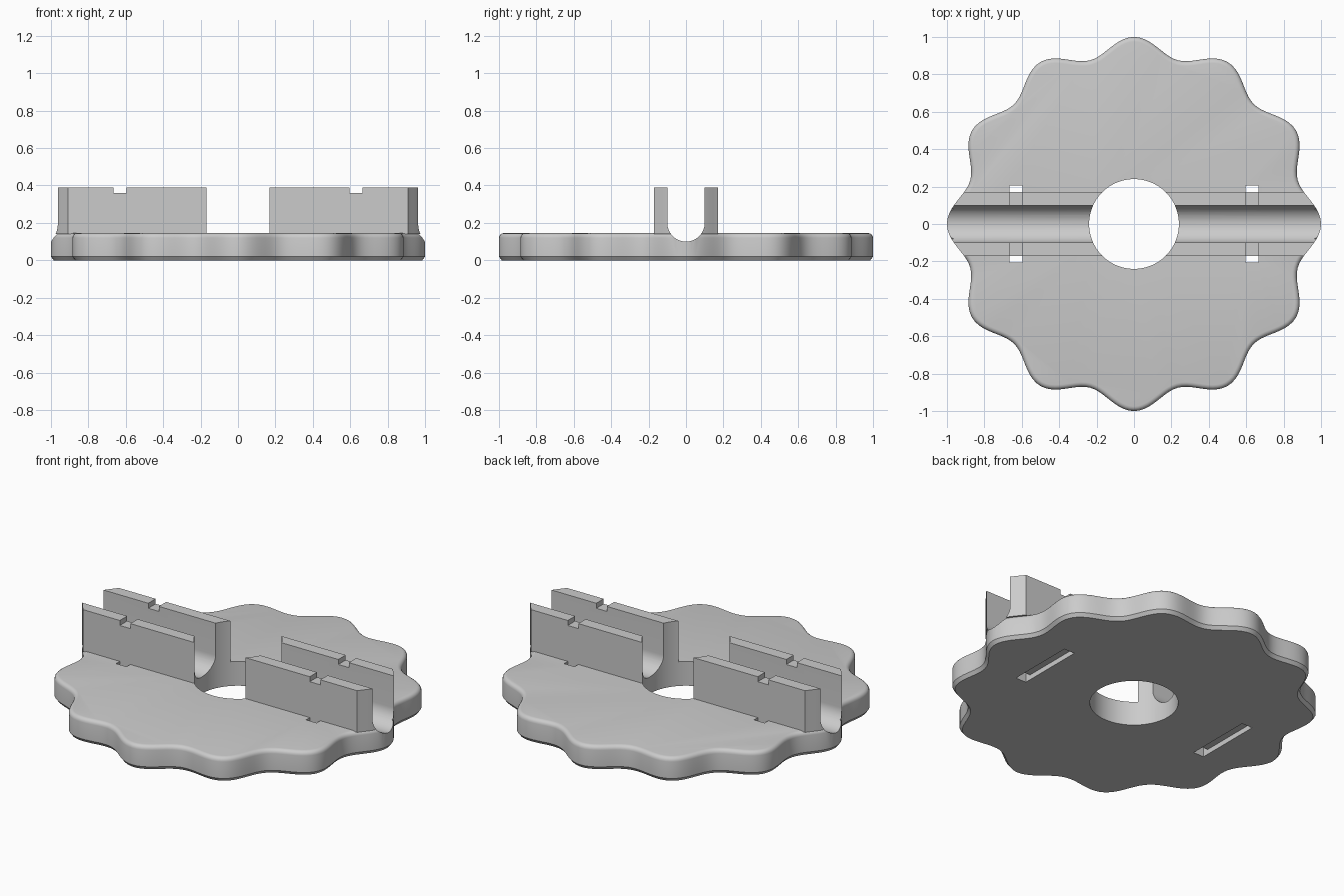
import bpy, bmesh, math
from math import sin, cos, pi

if "Cube" in bpy.data.objects:
    bpy.data.objects.remove(bpy.data.objects["Cube"])

grey = bpy.data.materials.new("plain_grey")
grey.use_nodes = True
COLOUR = (0.6, 0.6, 0.6, 1)
grey.diffuse_color = COLOUR
grey.node_tree.nodes["Principled BSDF"].inputs["Base Color"].default_value = COLOUR

LOBES, STEPS = 12, 240
TOP, WALL_TOP = 0.145, 0.39


def wavy_ring(inset):
    """Scalloped outline, moved inward along its normal."""
    points = []
    for i in range(STEPS):
        a = 2 * pi * i / STEPS
        r = 0.953 + 0.047 * cos(LOBES * a)
        slope = -0.047 * LOBES * sin(LOBES * a)
        nx, ny = r * cos(a) + slope * sin(a), r * sin(a) - slope * cos(a)
        n = math.hypot(nx, ny)
        points.append((r * cos(a) - inset * nx / n, r * sin(a) - inset * ny / n))
    return points


def loft(name, rings):
    """Closed solid through a list of equally long 3D loops."""
    bm = bmesh.new()
    loops = [[bm.verts.new(p) for p in ring] for ring in rings]
    n = len(loops[0])
    for low, high in zip(loops, loops[1:]):
        for i in range(n):
            j = (i + 1) % n
            bm.faces.new((low[i], low[j], high[j], high[i]))
    bm.faces.new(loops[0][::-1])
    bm.faces.new(loops[-1])
    bmesh.ops.recalc_face_normals(bm, faces=bm.faces)
    mesh = bpy.data.meshes.new(name)
    bm.to_mesh(mesh)
    bm.free()
    mesh.materials.append(grey)
    ob = bpy.data.objects.new(name, mesh)
    bpy.context.collection.objects.link(ob)
    return ob


def box(name, x, y, z):
    return loft(name, [[(x[0], y[0], h), (x[1], y[0], h), (x[1], y[1], h), (x[0], y[1], h)] for h in z])


def wavy_solid(name, sections):
    return loft(name, [[(x, y, z) for x, y in wavy_ring(inset)] for inset, z in sections])


def cut(target, tool, operation="DIFFERENCE"):
    mod = target.modifiers.new(tool.name, "BOOLEAN")
    mod.object, mod.operation, mod.solver = tool, operation, "EXACT"
    bpy.context.view_layer.objects.active = target
    bpy.ops.object.modifier_apply(modifier=mod.name)


# Scalloped disc with a rounded top edge and a small lower chamfer
arc = [(0.025 * (1 - cos(t)), TOP - 0.025 * (1 - sin(t))) for t in (k * pi / 8 for k in range(5))]
disc = wavy_solid("scalloped_disc", [(0.015, 0), (0, 0.02)] + arc)

# Upright walls, trimmed to the scalloped outline
walls = wavy_solid("channel_walls", [(0, TOP - 0.005), (0, WALL_TOP)])
wall_block = box("wall_block", (-2, 2), (-0.17, 0.17), (0, 1))
cut(walls, wall_block, "INTERSECT")

# Centre hole and round-bottomed channel
circle = [(0.24 * cos(2 * pi * i / 96), 0.24 * sin(2 * pi * i / 96)) for i in range(96)]
hole = loft("hole_cutter", [[(x, y, z) for x, y in circle] for z in (-0.5, 1)])
trough = [(0.1, 1), (-0.1, 1)] + [(-0.1 * cos(pi * k / 32), 0.2 - 0.1 * sin(pi * k / 32)) for k in range(33)]
channel = loft("channel_cutter", [[(x, y, z) for y, z in trough] for x in (-2, 2)])
tools = [wall_block, hole, channel]
for part in (disc, walls):
    cut(part, channel)
    cut(part, hole)

# Strap notches over the walls, slots through the disc, grooves underneath
for side in (-1, 1):
    span = (side * 0.63 - 0.035, side * 0.63 + 0.035)
    notch = box("notch_cutter", span, (-0.3, 0.3), (0.36, 0.6))
    groove = box("groove_cutter", span, (-0.205, 0.205), (-0.1, 0.03))
    cut(walls, notch)
    cut(disc, groove)
    tools += [notch, groove]
    for y in (-0.1875, 0.1875):
        slot = box("slot_cutter", span, (y - 0.0175, y + 0.0175), (-0.2, 0.5))
        cut(disc, slot)
        tools.append(slot)

for tool in tools:
    bpy.data.objects.remove(tool)

for part in (disc, walls):
    bpy.ops.object.select_all(action="DESELECT")
    part.select_set(True)
    bpy.context.view_layer.objects.active = part
    bpy.ops.object.shade_smooth_by_angle(angle=math.radians(30))
